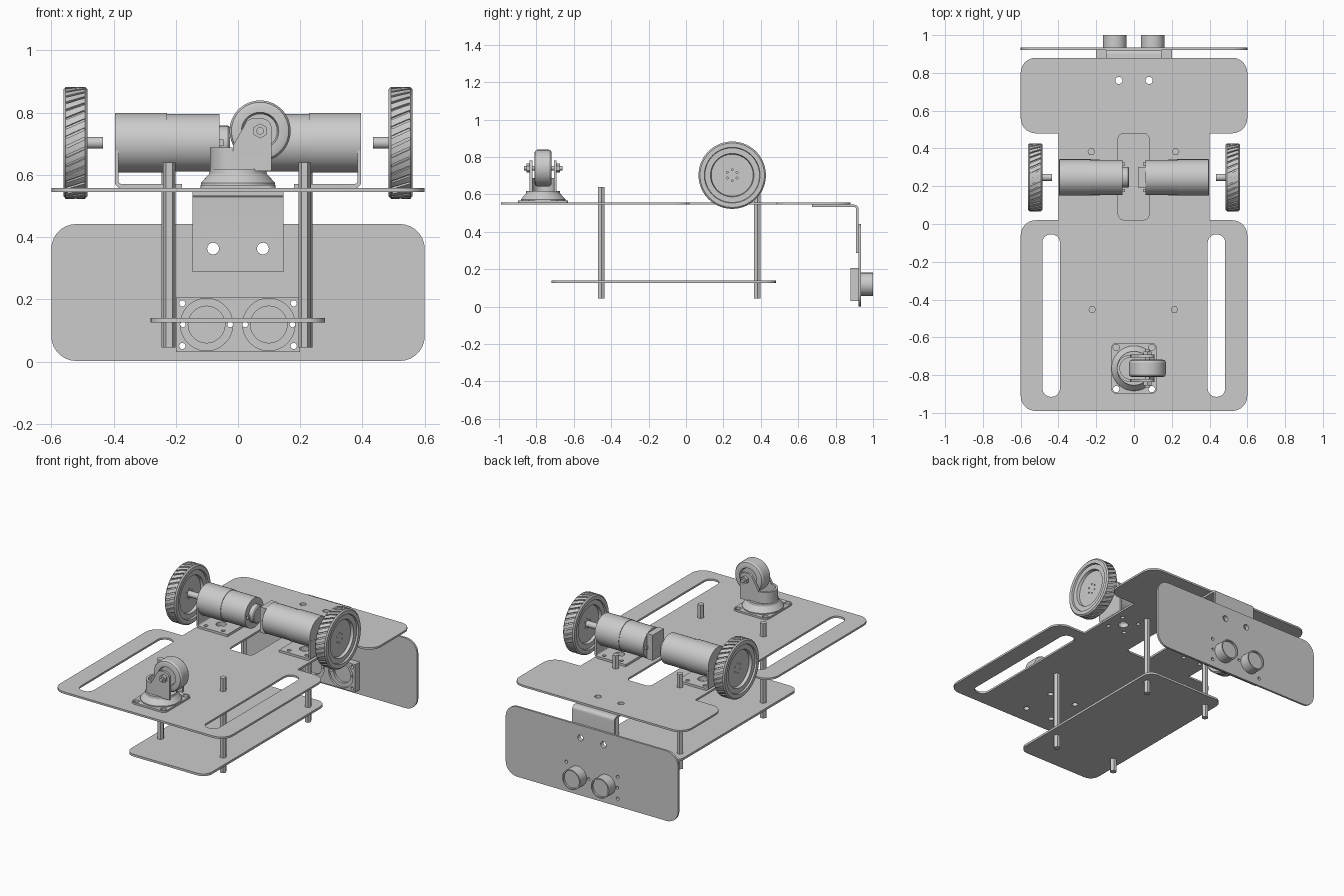
import bpy, bmesh
from math import pi, sin, cos, tan, atan2, radians
from mathutils import Matrix, Vector

if "Cube" in bpy.data.objects:
    bpy.data.objects.remove(bpy.data.objects["Cube"])

MAP = {'Z': lambda a, b, c: (a, b, c), 'Y': lambda a, b, c: (a, c, b), 'X': lambda a, b, c: (c, a, b)}


def circle(a, b, r, n=24, ph=0.0):
    return [(a + r * cos(ph + 2 * pi * i / n), b + r * sin(ph + 2 * pi * i / n)) for i in range(n)]


def rounded(pts, r=0.0, n=7):
    """Fillet polygon corners; a point may carry its own radius as third value."""
    out = []
    for i, p in enumerate(pts):
        rad = p[2] if len(p) > 2 else r
        v = Vector(p[:2])
        if rad <= 0:
            out.append(tuple(v))
            continue
        a = (Vector(pts[i - 1][:2]) - v).normalized()
        b = (Vector(pts[(i + 1) % len(pts)][:2]) - v).normalized()
        h = a.angle(b) / 2
        c = v + (a + b).normalized() * rad / sin(h)
        u, w = v + a * rad / tan(h) - c, v + b * rad / tan(h) - c
        t0 = atan2(u.y, u.x)
        d = (atan2(w.y, w.x) - t0 + pi) % (2 * pi) - pi
        out += [(c.x + rad * cos(t0 + d * k / n), c.y + rad * sin(t0 + d * k / n)) for k in range(n + 1)]
    return out


def rect(a0, a1, b0, b1, r=0.0):
    return rounded([(a0, b0), (a1, b0), (a1, b1), (a0, b1)], r)


def finish(name, bm, smooth=True):
    bmesh.ops.recalc_face_normals(bm, faces=bm.faces)
    me = bpy.data.meshes.new(name)
    bm.to_mesh(me)
    bm.free()
    ob = bpy.data.objects.new(name, me)
    bpy.context.collection.objects.link(ob)
    if smooth:
        shade(ob)
    return ob


def activate(ob):
    bpy.ops.object.select_all(action='DESELECT')
    ob.select_set(True)
    bpy.context.view_layer.objects.active = ob


def shade(ob):
    activate(ob)
    bpy.ops.object.shade_smooth_by_angle(angle=radians(30))


def prism(name, loops, c0, c1, axis='Z'):
    bm = bmesh.new()
    for loop in loops:
        lo = [bm.verts.new(MAP[axis](a, b, c0)) for a, b in loop]
        hi = [bm.verts.new(MAP[axis](a, b, c1)) for a, b in loop]
        bm.faces.new(lo)
        bm.faces.new(hi)
        for i in range(len(loop)):
            bm.faces.new((lo[i - 1], lo[i], hi[i], hi[i - 1]))
    return finish(name, bm)


def lathe(name, prof, axis, a, b, n=48):
    """Revolve (t, r) profile around an axis through (a, b)."""
    bm = bmesh.new()
    vs = [bm.verts.new(MAP[axis](a + r, b, t)) for t, r in prof]
    es = [bm.edges.new(e) for e in zip(vs, vs[1:])]
    bmesh.ops.spin(bm, geom=vs + es, cent=MAP[axis](a, b, 0), axis=MAP[axis](0, 0, 1), angle=2 * pi, steps=n)
    bmesh.ops.remove_doubles(bm, verts=bm.verts, dist=1e-5)
    return finish(name, bm)


def subtract(ob, cutter):
    cutter.hide_render = True
    m = ob.modifiers.new('cut', 'BOOLEAN')
    m.operation, m.solver, m.object = 'DIFFERENCE', 'EXACT', cutter
    activate(ob)
    bpy.ops.object.modifier_apply(modifier=m.name)
    bpy.data.objects.remove(cutter)
    shade(ob)


def cut(ob, loops, c0, c1, axis='Z'):
    subtract(ob, prism('cutter', loops, c0, c1, axis))


MY, MZ = 0.247, 0.703   # motor axis
CY = -0.764             # caster centre
foot_holes = [circle(s * x, MY + d, 0.012, 16) for s in (-1, 1) for x in (0.23, 0.35) for d in (-0.065, 0.065)]
foot_holes += [circle(s * 0.29, MY, 0.03) for s in (-1, 1)]
caster_holes = [circle(sx * 0.094, CY + sy * 0.11, 0.017) for sx in (-1, 1) for sy in (-1, 1)]
mount_holes = [circle(s * 0.08, 0.76, 0.019) for s in (-1, 1)]

# Main plate with wheel notches, side slots and centre slot
half = [(0.6, -0.99, 0.08), (0.6, 0.02, 0.08), (0.4, 0.02), (0.4, 0.48), (0.6, 0.48, 0.08), (0.6, 0.88, 0.08)]
outline = half + [(-p[0],) + p[1:] for p in reversed(half)]
plate = prism('main_plate', [rounded(outline)], 0.545, 0.557)
cut(plate, [rect(-0.485, -0.392, -0.915, -0.055, 0.045), rect(0.39, 0.483, -0.915, -0.055, 0.045),
            rect(-0.084, 0.08, 0.022, 0.48, 0.03)] + foot_holes + caster_holes + mount_holes, 0.5, 0.6)

# Lower plate and hexagonal posts
prism('lower_plate', [rect(-0.281, 0.28, -0.72, 0.48, 0.06)], 0.126, 0.14)
for x, y in ((-0.226, 0.382), (0.22, 0.382), (-0.221, -0.453), (0.214, -0.453)):
    prism('hex_post', [circle(x, y, 0.02, 6)], 0.045, 0.64)

# Bent bracket holding the front panel
bracket = rounded([(0.675, 0.532), (0.908, 0.532, 0.008), (0.908, 0.287), (0.922, 0.287),
                   (0.922, 0.545, 0.022), (0.675, 0.545)])
br = prism('panel_bracket', [bracket], -0.147, 0.146, 'X')
cut(br, mount_holes, 0.5, 0.6)
panel_holes = [circle(s * 0.08, 0.363, 0.019) for s in (-1, 1)]
cut(br, panel_holes, 0.85, 1.0, 'Y')

# Front panel and twin-eye distance sensor
pin_holes = [circle(sx * 0.179, z, 0.01, 16) for sx in (-1, 1) for z in (0.05, 0.187)]
pin_holes += [circle(x, 0.119, 0.009, 16) for x in (-0.177, -0.025, 0.023, 0.175)]
panel = prism('front_panel', [rect(-0.6, 0.6, 0.002, 0.442, 0.08)], 0.922, 0.935, 'Y')
cut(panel, panel_holes + pin_holes, 0.9, 0.96, 'Y')
board = prism('sensor_board', [rect(-0.2, 0.2, 0.031, 0.206)], 0.879, 0.922, 'Y')
EYES = (-0.101, 0.099)
cut(board, [circle(x, 0.119, 0.084, 48) for x in EYES], 0.86, 0.892, 'Y')
cut(board, [circle(x, 0.119, 0.059, 40) for x in EYES], 0.86, 0.908, 'Y')
cut(board, pin_holes, 0.86, 0.96, 'Y')
for x in EYES:
    lathe('sensor_eye', [(0.912, 0), (0.912, 0.0625), (1.0, 0.0625), (1.0, 0.055), (0.988, 0.055), (0.988, 0)],
          'Y', x, 0.119)

# Drive units: bracket, geared motor, wheel with axle
for s, side in ((-1, 'left'), (1, 'right')):
    prof = rounded([(s * 0.18, 0.557), (s * 0.396, 0.557, 0.022), (s * 0.396, 0.68), (s * 0.384, 0.68),
                    (s * 0.384, 0.571, 0.009), (s * 0.18, 0.571)])
    mb = prism(side + '_motor_bracket', [prof], MY - 0.095, MY + 0.095, 'Y')
    cut(mb, foot_holes, 0.5, 0.6)
    lathe(side + '_motor', [(s * t, r) for t, r in (
        (0.06, 0), (0.06, 0.093), (0.228, 0.093), (0.228, 0.096), (0.395, 0.096), (0.395, 0))], 'X', MY, MZ, 64)
    for d in (-1, 1):
        prism(side + '_motor_terminal', [rect(MY + d * 0.07 - 0.008, MY + d * 0.07 + 0.008, MZ - 0.01, MZ + 0.01)],
              s * 0.047, s * 0.062, 'X')

    p = [(0.01, 0), (0.01, 0.112), (0.028, 0.116), (0.028, 0.146), (0.0385, 0.149), (0.0385, 0.172), (0.031, 0.18)]
    cx = s * 0.5225
    wheel = lathe(side + '_wheel', [(cx + t, r) for t, r in p + [(-t, r) for t, r in reversed(p)]], 'X', MY, MZ, 72)
    bm = bmesh.new()
    for i in range(36):
        bmesh.ops.create_cube(bm, size=1, matrix=Matrix.Translation((cx, MY, MZ)) @ Matrix.Rotation(2 * pi * i / 36, 4, 'X')
                              @ Matrix.Translation((0, 0, 0.18)) @ Matrix.Rotation(radians(25), 4, 'Z')
                              @ Matrix.Diagonal((0.066, 0.008, 0.016, 1)))
    subtract(wheel, finish('tread_cutter', bm, False))
    cut(wheel, [circle(MY + 0.03 * cos(k * pi / 3 + pi / 6), MZ + 0.03 * sin(k * pi / 3 + pi / 6), 0.005, 10)
                for k in range(6)], cx - 0.1, cx + 0.1, 'X')
    prism(side + '_axle', [circle(MY, MZ, 0.019)], s * 0.433, s * 0.525, 'X')

# Motor tail ends: round cap on the left, square block on the right
lathe('left_motor_cap', [(-0.065, 0), (-0.065, 0.055), (-0.032, 0.055), (-0.026, 0.05), (-0.026, 0)], 'X', MY, MZ)
prism('right_motor_block', [rect(MY - 0.055, MY + 0.055, MZ - 0.08, MZ + 0.08)], 0.02, 0.062, 'X')

# Caster: mounting plate, flared swivel, fork
cp = prism('caster_plate', [rect(-0.12, 0.12, CY - 0.134, CY + 0.134, 0.025)], 0.557, 0.568)
cut(cp, caster_holes, 0.5, 0.6)
lathe('caster_swivel', [(0.56, 0), (0.56, 0.12), (0.574, 0.119), (0.604, 0.092), (0.618, 0.09), (0.618, 0)], 'Z', 0, CY)
arc = [(-cos(a), sin(a)) for a in [pi / 2 - pi * k / 20 for k in range(21)]]
fork = [(0.108, CY + 0.072)] + [(-0.018 + 0.072 * x, CY + 0.072 * y) for x, y in arc] + [(0.108, CY - 0.072)]
fork += [(0.108, CY - 0.057)] + [(-0.018 + 0.057 * x, CY + 0.057 * y) for x, y in reversed(arc)] + [(0.108, CY + 0.057)]
prism('caster_fork', [fork], 0.612, 0.66)
arm = rounded([(-0.085, 0.655), (-0.085, 0.688, 0.012), (-0.02, 0.688, 0.02), (0.034, 0.782, 0.03),
               (0.108, 0.782, 0.034), (0.108, 0.655)])
upper = [(x, y) for x, y in fork if x < 0.02]
prism('caster_fork_back', [upper], 0.66, 0.688)
arm = [(max(x, -0.018), z) for x, z in arm if x > -0.06]
arm = [(-0.018, 0.655)] + [q for i, q in enumerate(arm) if q[0] > -0.0179] + [(0.108, 0.65)]
for d in (-1, 1):
    prism('caster_fork_arm', [arm[:-1]], CY + d * 0.057, CY + d * 0.072, 'Y')
    prism('caster_nut', [circle(0.071, 0.741, 0.024, 6, pi / 6)], CY + d * 0.072, CY + d * 0.09, 'Y')

# Caster wheel and axle bolt
cw = [(0.03, 0), (0.03, 0.055), (0.046, 0.06), (0.046, 0.082), (0.042, 0.092), (0.032, 0.098)]
lathe('caster_wheel', [(CY + t, r) for t, r in cw + [(-t, r) for t, r in reversed(cw)]], 'Y', 0.071, 0.741, 64)
prism('caster_axle', [circle(0.071, 0.741, 0.012, 20)], CY - 0.103, CY + 0.103, 'Y')
